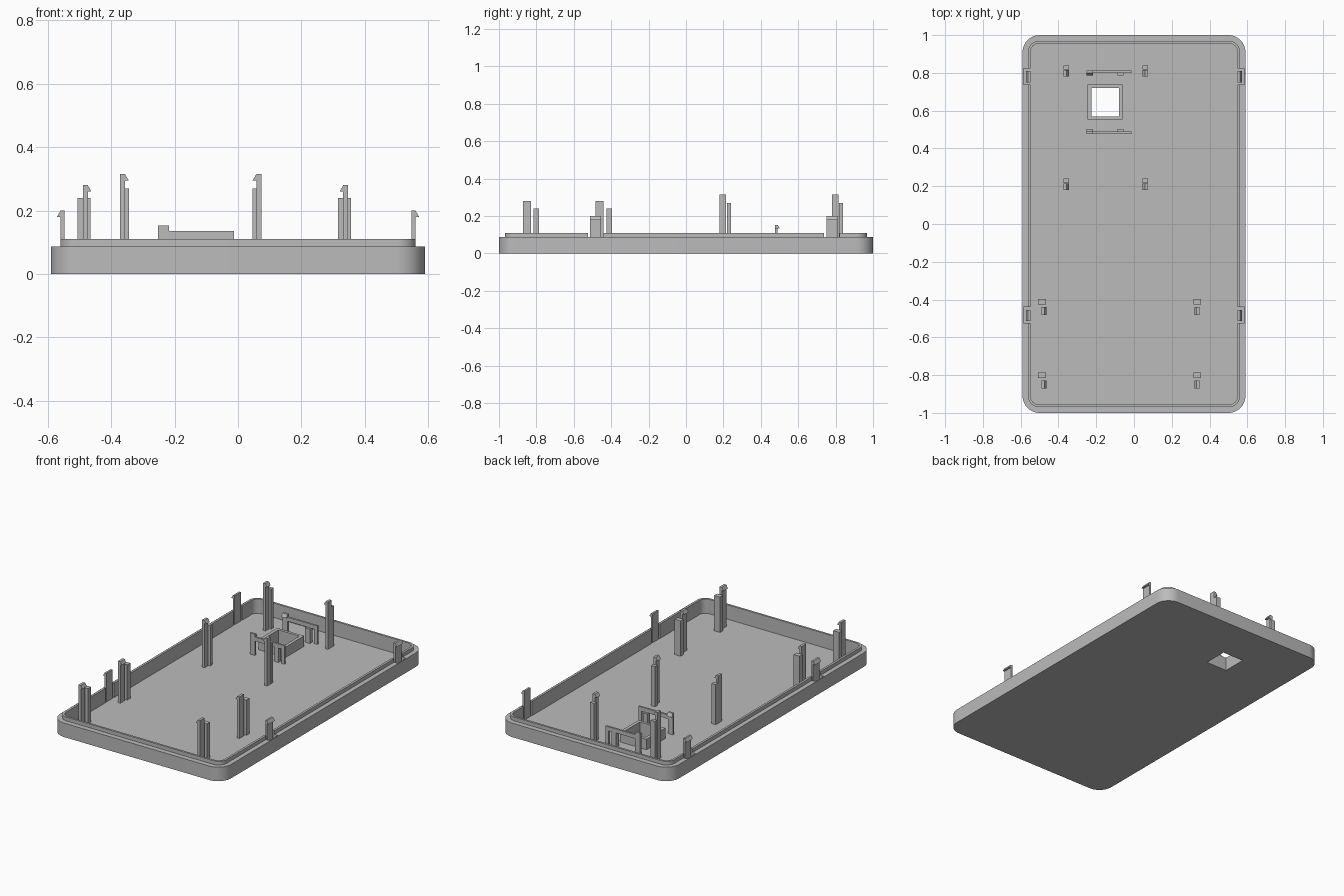
import bpy, bmesh, math

if "Cube" in bpy.data.objects:
    bpy.data.objects.remove(bpy.data.objects["Cube"])

FLOOR = 0.02
grey = bpy.data.materials.new("grey_plastic")
grey.diffuse_color = (0.5, 0.5, 0.5, 1)
grey.use_nodes = True
grey.node_tree.nodes["Principled BSDF"].inputs["Base Color"].default_value = grey.diffuse_color


def finish(name, bm):
    bmesh.ops.recalc_face_normals(bm, faces=bm.faces)
    me = bpy.data.meshes.new(name)
    bm.to_mesh(me)
    bm.free()
    ob = bpy.data.objects.new(name, me)
    bpy.context.collection.objects.link(ob)
    me.materials.append(grey)
    return ob


def box(name, x0, x1, y0, y1, z0, z1):
    bm = bmesh.new()
    bmesh.ops.create_cube(bm, size=1)
    for v in bm.verts:
        v.co = (x0 if v.co.x < 0 else x1, y0 if v.co.y < 0 else y1, z0 if v.co.z < 0 else z1)
    return finish(name, bm)


def prism(name, outline, to_xyz, a, b):
    """Extrude a 2D outline between a and b; to_xyz maps (u, z, t) to a point."""
    bm = bmesh.new()
    lo = [bm.verts.new(to_xyz(u, z, a)) for u, z in outline]
    hi = [bm.verts.new(to_xyz(u, z, b)) for u, z in outline]
    n = len(lo)
    bm.faces.new(lo)
    bm.faces.new(hi)
    for i in range(n):
        j = (i + 1) % n
        bm.faces.new((lo[i], lo[j], hi[j], hi[i]))
    return finish(name, bm)


def hook_outline(w, reach, top, h):
    return [(0, FLOOR - 0.005), (w, FLOOR - 0.005), (w, top - h), (w + reach, top - h),
            (w, top), (0, top)]


def hook_x(name, x, d, w, reach, top, h, y0, y1):
    """Post with a barb pointing along d * x."""
    return prism(name, hook_outline(w, reach, top, h),
                 lambda u, z, t: (x + d * u, t, z), y0, y1)


def hook_y(name, y, d, w, reach, top, h, x0, x1):
    """Post with a barb pointing along d * y."""
    return prism(name, hook_outline(w, reach, top, h),
                 lambda u, z, t: (t, y + d * u, z), x0, x1)


def rounded(hx, hy, r, seg=12):
    pts = []
    for q, (sx, sy) in enumerate(((1, 1), (-1, 1), (-1, -1), (1, -1))):
        for i in range(seg + 1):
            a = (q + i / seg) * math.pi / 2
            pts.append((sx * (hx - r) + r * math.cos(a), sy * (hy - r) + r * math.sin(a)))
    return pts


def cut(ob, cutters):
    bpy.context.view_layer.objects.active = ob
    for c in cutters:
        m = ob.modifiers.new("cut", 'BOOLEAN')
        m.operation, m.solver, m.object = 'DIFFERENCE', 'EXACT', c
        bpy.ops.object.modifier_apply(modifier=m.name)


# Tray: stacked rounded rings for outer wall, ledge, lip and cavity
OUT, LIP, INN = (0.59, 1.0, 0.09), (0.561, 0.968, 0.055), (0.547, 0.955, 0.042)
bm = bmesh.new()
rings = [[bm.verts.new((x, y, z)) for x, y in rounded(*s)] for s, z in
         ((OUT, 0), (OUT, 0.087), (LIP, 0.087), (LIP, 0.11), (INN, 0.11), (INN, FLOOR))]
for a, b in zip(rings, rings[1:]):
    for i in range(len(a)):
        j = (i + 1) % len(a)
        bm.faces.new((a[i], a[j], b[j], b[i]))
bm.faces.new(rings[0])
bm.faces.new(rings[-1])
tray = finish("tray", bm)

# Window and clip pockets
window = box("window_cutter", -0.225, -0.08, 0.57, 0.72, -0.1, 0.3)
pockets = [box("pocket_cutter", min(s * 0.53, s * 0.584), max(s * 0.53, s * 0.584),
               y - 0.042, y + 0.042, FLOOR, 0.3)
           for s in (-1, 1) for y in (-0.482, 0.78)]
cut(tray, [window] + pockets)
frame = box("window_frame", -0.245, -0.06, 0.553, 0.738, FLOOR - 0.005, 0.085)
cut(frame, [window])
for c in [window] + pockets:
    bpy.data.objects.remove(c)

bpy.ops.object.select_all(action='DESELECT')
tray.select_set(True)
bpy.context.view_layer.objects.active = tray
bpy.ops.object.shade_smooth_by_angle(angle=math.radians(30))

# Side clips with outward barbs
for s in (-1, 1):
    for y in (-0.484, 0.78):
        hook_x("side_clip", s * 0.548, s, 0.012, 0.012, 0.2, 0.02, y - 0.03, y + 0.03)

# Rear board posts: barbed post plus stop block
for x, d in ((-0.373, 1), (0.074, -1)):
    for y in (0.18, 0.78):
        hook_x("rear_hook_post", x, d, 0.016, 0.012, 0.315, 0.02, y, y + 0.035)
        box("rear_stop_block", min(x, x + d * 0.029), max(x, x + d * 0.029),
            y + 0.038, y + 0.06, FLOOR - 0.005, 0.27)

# Front board posts
for x, d, b0 in ((-0.49, 1, -0.507), (0.348, -1, 0.315)):
    for y in (-0.872, -0.483):
        hook_x("front_hook_post", x, d, 0.016, 0.011, 0.28, 0.02, y, y + 0.043)
        box("front_stop_block", b0, b0 + 0.041, y + 0.057, y + 0.087, FLOOR - 0.005, 0.24)

# Brackets on both sides of the window: bar, legs and small inward barb
for y, d in ((0.477, 1), (0.812, -1)):
    ya, yb = sorted((y, y + d * 0.012))
    box("bracket_bar", -0.25, -0.013, ya, yb, 0.11, 0.135)
    box("bracket_end_leg", -0.035, -0.013, ya, yb, FLOOR - 0.005, 0.11)
    ya, yb = sorted((y, y + d * 0.026))
    box("bracket_middle_leg", -0.087, -0.055, ya, yb, FLOOR - 0.005, 0.11)
    hook_y("bracket_hook", y, d, 0.013, 0.012, 0.153, 0.02, -0.252, -0.218)
